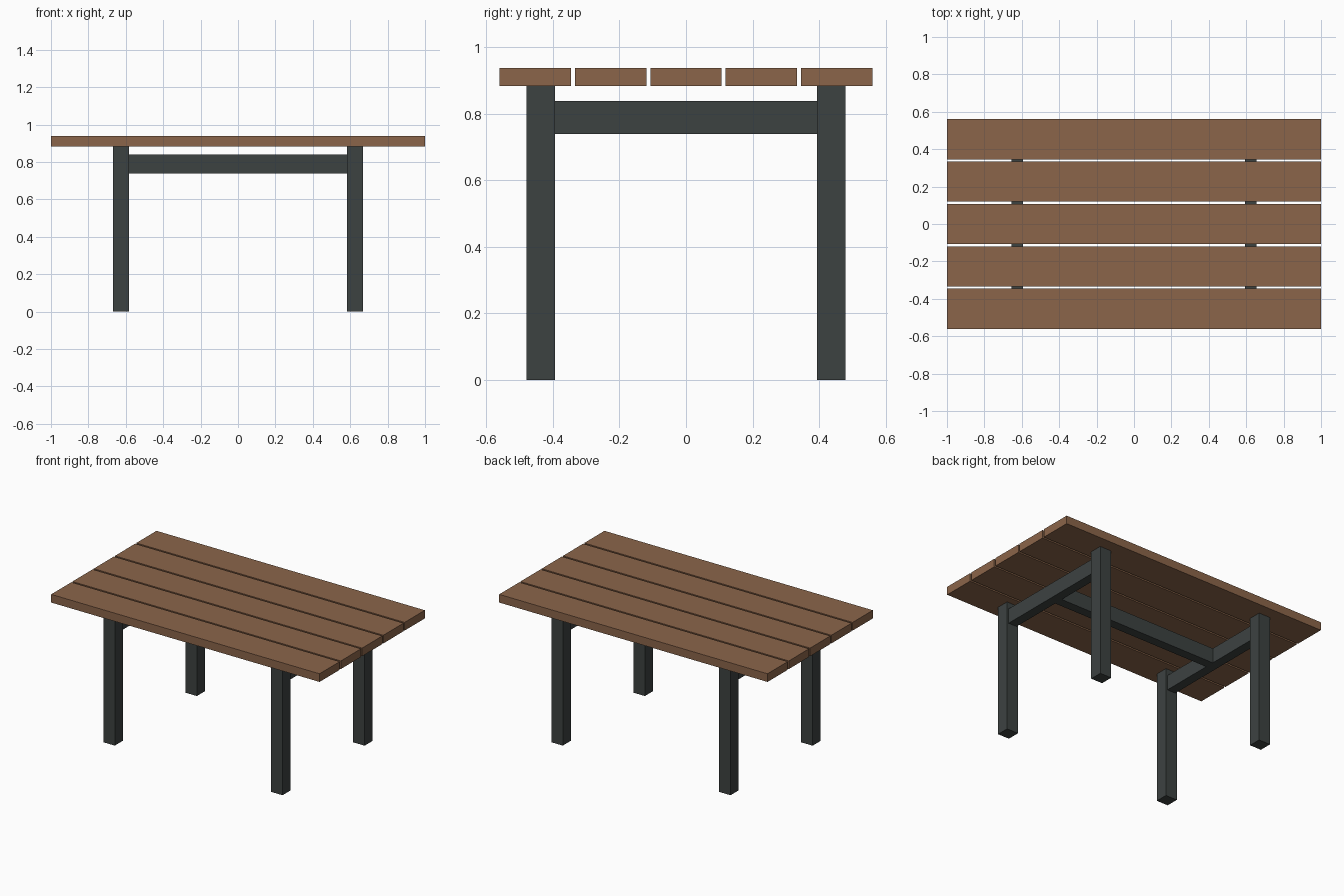
import bpy

if "Cube" in bpy.data.objects:
    bpy.data.objects.remove(bpy.data.objects["Cube"])


def material(name, rgb):
    m = bpy.data.materials.new(name)
    m.diffuse_color = (*rgb, 1.0)
    m.use_nodes = True
    m.node_tree.nodes["Principled BSDF"].inputs["Base Color"].default_value = m.diffuse_color
    return m


WOOD = material("brown wood", (0.258, 0.130, 0.068))
METAL = material("dark grey metal", (0.046, 0.054, 0.053))


def box(name, centre, size, mat):
    bpy.ops.mesh.primitive_cube_add(size=1, location=centre)
    ob = bpy.context.object
    ob.name = name
    ob.scale = size
    bpy.ops.object.transform_apply(location=False, rotation=False, scale=True)
    ob.data.materials.append(mat)
    return ob


LEG, LEG_X, LEG_Y = 0.085, 0.625, 0.437
TOP_BOTTOM, TOP_TOP = 0.883, 0.938
RAIL_W, RAIL_H, RAIL_Z = 0.0625, 0.1, 0.789

# Five table top planks with narrow gaps
for i in range(5):
    box(f"top_plank_{i + 1}", (0, (i - 2) * 0.2265, (TOP_BOTTOM + TOP_TOP) / 2),
        (2.0, 0.2145, TOP_TOP - TOP_BOTTOM), WOOD)

for sx, end in ((-1, "left"), (1, "right")):
    # Legs
    for sy, side in ((-1, "front"), (1, "back")):
        box(f"{side}_{end}_leg", (sx * LEG_X, sy * LEG_Y, TOP_BOTTOM / 2),
            (LEG, LEG, TOP_BOTTOM), METAL)
    # Cross rail between the two legs of each end
    box(f"{end}_cross_rail", (sx * LEG_X, 0, RAIL_Z),
        (RAIL_W, 2 * LEG_Y - LEG, RAIL_H), METAL)

# Long central stretcher joining the cross rails
box("centre_stretcher", (0, 0, RAIL_Z), (2 * LEG_X - RAIL_W, RAIL_W, RAIL_H), METAL)
